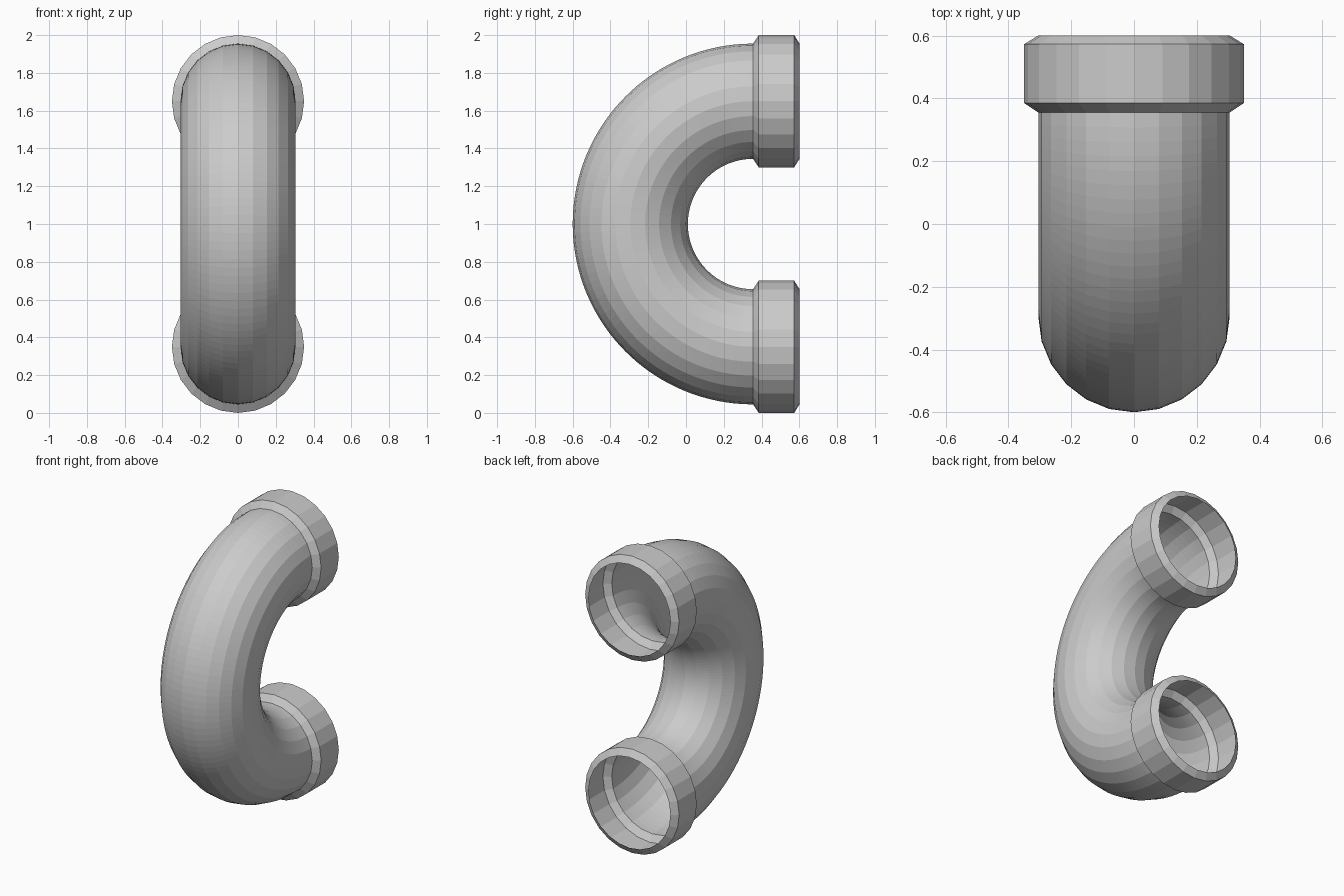
import bpy, bmesh
from math import sin, cos, pi

if "Cube" in bpy.data.objects:
    bpy.data.objects.remove(bpy.data.objects["Cube"])

SIDES = 24          # facets around the pipe
STEPS = 64          # segments along the bend
BEND_R = 0.65       # centreline radius of the U
PIPE_R = 0.305
BEND_Y, BEND_Z = 0.355, 1.0


def ring(bm, angle, y_shift, radius):
    """Circle across the centreline at a given bend angle (0 = top, pi = bottom)."""
    verts = []
    for i in range(SIDES):
        a = 2 * pi * i / SIDES
        r = BEND_R + radius * cos(a)
        verts.append(bm.verts.new((radius * sin(a),
                                   BEND_Y + y_shift - r * sin(angle),
                                   BEND_Z + r * cos(angle))))
    return verts


def loft(name, sections):
    """Open flat-faced skin through a row of rings."""
    bm = bmesh.new()
    rings = [ring(bm, *s) for s in sections]
    for a, b in zip(rings, rings[1:]):
        for i in range(SIDES):
            j = (i + 1) % SIDES
            bm.faces.new((a[i], a[j], b[j], b[i]))
    bmesh.ops.recalc_face_normals(bm, faces=bm.faces)
    # make sure the skin faces outward (topmost face points up)
    bm.normal_update()
    top = max(bm.faces, key=lambda f: f.calc_center_median().z)
    if top.normal.z < 0:
        bmesh.ops.reverse_faces(bm, faces=bm.faces)
    mesh = bpy.data.meshes.new(name)
    bm.to_mesh(mesh)
    bm.free()
    obj = bpy.data.objects.new(name, mesh)
    bpy.context.collection.objects.link(obj)
    return obj


# U-shaped pipe
loft("pipe_bend", [(pi * k / STEPS, 0, PIPE_R) for k in range(STEPS + 1)])

# Hollow bevelled collars at both open ends: (distance from bend end, radius)
profile = [(0, PIPE_R), (0.03, 0.35), (0.218, 0.35), (0.246, PIPE_R)]
for name, angle in (("upper_collar", 0), ("lower_collar", pi)):
    loft(name, [(angle, y, r) for y, r in profile])
